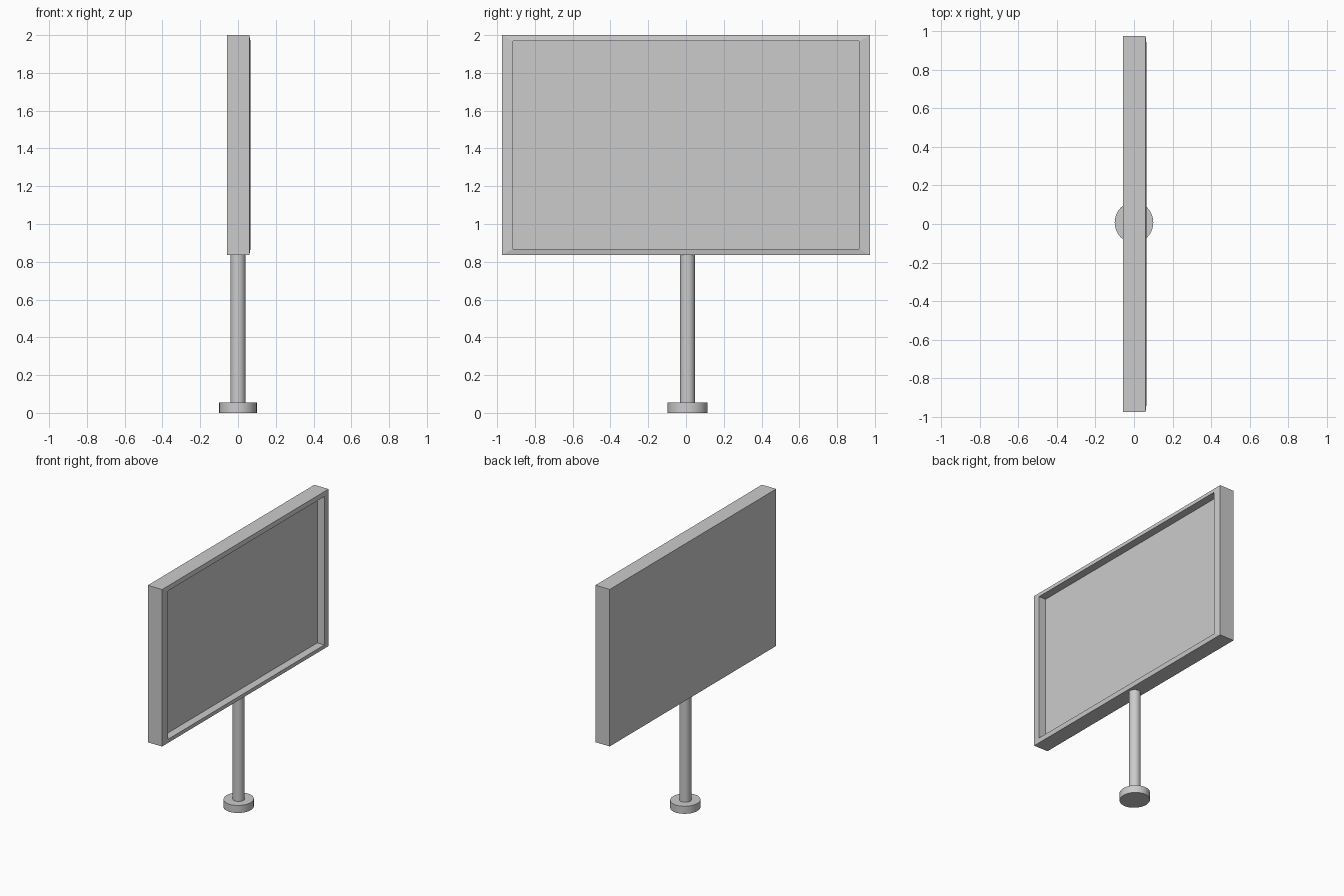
import bpy
import bmesh
from mathutils import Matrix, Vector

cube = bpy.data.objects.get("Cube")
if cube:
    bpy.data.objects.remove(cube, do_unlink=True)

GREY = (0.6, 0.6, 0.6, 1)
metal = bpy.data.materials.new("grey metal")
metal.use_nodes = True
metal.diffuse_color = GREY
metal.node_tree.nodes["Principled BSDF"].inputs["Base Color"].default_value = GREY


def add_object(name, bm):
    mesh = bpy.data.meshes.new(name)
    bmesh.ops.recalc_face_normals(bm, faces=bm.faces)
    bm.to_mesh(mesh)
    bm.free()
    mesh.materials.append(metal)
    obj = bpy.data.objects.new(name, mesh)
    bpy.context.collection.objects.link(obj)
    return obj


def cylinder(name, rx, ry, bottom, top, y):
    bm = bmesh.new()
    place = Matrix.Translation((0, y, (bottom + top) / 2)) @ Matrix.Diagonal((rx, ry, 1, 1))
    bmesh.ops.create_cone(bm, cap_ends=True, segments=32, radius1=1, radius2=1,
                          depth=top - bottom, matrix=place)
    obj = add_object(name, bm)
    bpy.ops.object.select_all(action="DESELECT")
    obj.select_set(True)
    bpy.context.view_layer.objects.active = obj
    bpy.ops.object.shade_smooth_by_angle(angle=0.6)


# Round foot and post
cylinder("base", 0.1, 0.106, 0, 0.056, 0.008)
cylinder("post", 0.04, 0.04, 0.05, 0.84, 0.008)

# Sign board: nested rectangles form the back, rim, recess wall and recessed panel
BOTTOM, TOP = 0.836, 2.0
rings = [(-0.057, 0.975, 0), (0.06, 0.975, 0),
         (0.066, 0.917, 0.032), (0.008, 0.917, 0.032)]
bm = bmesh.new()
loops = []
for x, half, inset in rings:
    low, high = BOTTOM + inset, TOP - inset
    loops.append([bm.verts.new(Vector((x, y, z))) for y, z in
                  ((-half, low), (half, low), (half, high), (-half, high))])
for a, b in zip(loops, loops[1:]):
    for i in range(4):
        j = (i + 1) % 4
        bm.faces.new((a[i], a[j], b[j], b[i]))
bm.faces.new(loops[0])
bm.faces.new(loops[-1])
add_object("sign_board", bm)
